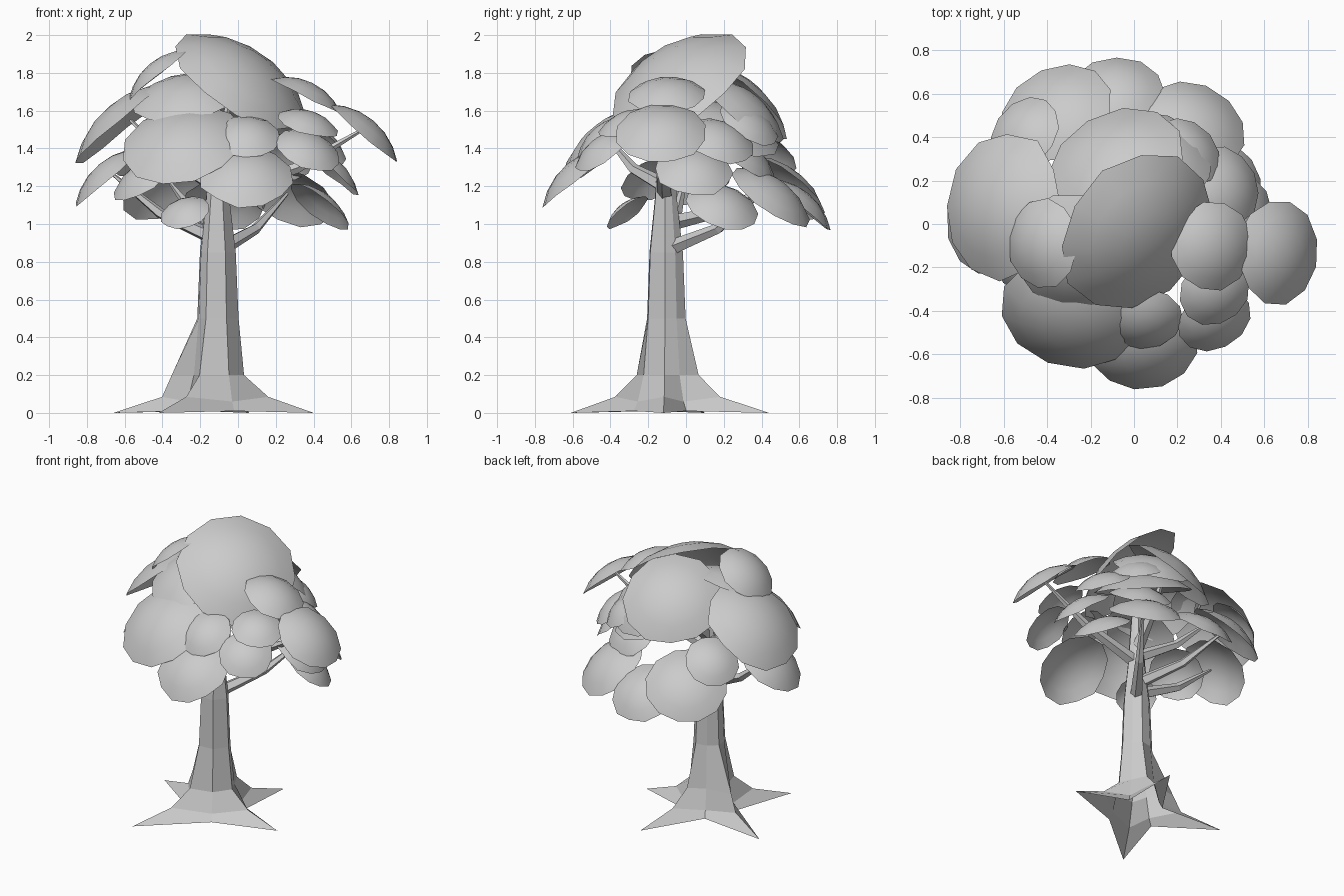
import bpy, bmesh, random
from math import sin, cos, pi, radians, atan2, hypot, asin
from mathutils import Vector, Matrix

if "Cube" in bpy.data.objects:
    bpy.data.objects.remove(bpy.data.objects["Cube"])

random.seed(4)


def finish(bm, name, smooth):
    bmesh.ops.recalc_face_normals(bm, faces=bm.faces)
    me = bpy.data.meshes.new(name)
    bm.to_mesh(me)
    bm.free()
    for p in me.polygons:
        p.use_smooth = smooth
    ob = bpy.data.objects.new(name, me)
    bpy.context.collection.objects.link(ob)
    return ob


def bridge(bm, a, b):
    n = len(a)
    for i in range(n):
        bm.faces.new((a[i], a[(i + 1) % n], b[(i + 1) % n], b[i]))


def fan(bm, ring, point):
    c = bm.verts.new(point)
    for i in range(len(ring)):
        bm.faces.new((ring[i], ring[(i + 1) % len(ring)], c))


# Trunk: eight-sided, its lower rings pulled out into four roots, open underneath
CX, CY = -0.11, -0.11
tips = [(0.40, -0.12), (0.06, 0.44), (-0.66, 0.10), (-0.42, -0.61)]
bulge = [0.04, 0.07, 0.14, 0.06]
dirs = [atan2(y - CY, x - CX) % (2 * pi) for x, y in tips]
dirs[0] -= 2 * pi
lens = [hypot(x - CX, y - CY) for x, y in tips]
bm = bmesh.new()
rings = []
# (ridge share of root length, extra ridge radius, ridge z, valley radius, valley z)
for share, extra, rz, vr, vz in [(1, 0, 0, 0.19, 0.01), (0.53, 0, 0.085, 0.165, 0.06),
                                 (0.2, None, 0.2, 0.13, 0.2), (0, 0.113, 0.5, 0.103, 0.5),
                                 (0, 0.098, 0.85, 0.09, 0.85), (0, 0.065, 1.13, 0.06, 1.13),
                                 (0, 0.035, 1.5, 0.035, 1.5)]:
    ring = []
    for i in range(4):
        a, b = dirs[i], dirs[(i + 1) % 4]
        if b < a:
            b += 2 * pi
        r = share * lens[i] + (bulge[i] if extra is None else extra)
        m = (a + b) / 2
        ring.append(bm.verts.new((CX + r * cos(a), CY + r * sin(a), rz)))
        ring.append(bm.verts.new((CX + vr * cos(m), CY + vr * sin(m), vz)))
    rings.append(ring)
for a, b in zip(rings, rings[1:]):
    bridge(bm, a, b)
fan(bm, rings[-1], (CX, CY, 1.62))
finish(bm, "trunk_with_roots", False)


# Branches: bent tapering five-sided limbs
def branch(name, start_z, end, r=0.045):
    end = Vector(end)
    start = Vector((CX, CY, start_z))
    mid = start.lerp(end, 0.55) - Vector((0, 0, 0.05))
    bm = bmesh.new()
    side = (end - start).cross(Vector((0, 0, 1))).normalized()
    up = side.cross(end - start).normalized()
    prev = None
    for p, rad in ((start, r), (mid, r * 0.65), (end, r * 0.2)):
        ring = [bm.verts.new(p + rad * (cos(k * 2 * pi / 5) * side + sin(k * 2 * pi / 5) * up))
                for k in range(5)]
        if prev:
            bridge(bm, prev, ring)
        else:
            bm.faces.new(ring)
        prev = ring
    bm.faces.new(prev)
    finish(bm, name, False)


for i, (z, end) in enumerate([
        (1.16, (0.66, -0.13, 1.50)), (0.92, (-0.66, 0.0, 1.26)), (0.86, (0.26, 0.40, 1.16)),
        (1.2, (-0.28, -0.42, 1.46)), (1.0, (-0.36, 0.46, 1.22)),
        (1.2, (-0.57, 0.08, 1.55)), (1.25, (-0.05, 0.26, 1.68))]):
    branch(f"branch_{i + 1}", z, end)


# Foliage: open domes tilted outwards, given by rim centre, radius and azimuth
def clump(name, tilt, x, y, z, r, azimuth, sides=12):
    r *= 1.04
    h = 0.36 * r
    R = (r * r + h * h) / (2 * h)
    full = asin(r / R)
    axis = Matrix.Rotation(radians(azimuth), 4, 'Z') @ Matrix.Rotation(radians(tilt), 4, 'Y')
    mat = Matrix.Translation((x, y, z)) @ axis
    bm = bmesh.new()
    prev = None
    spin = random.random()
    for f in (1, 0.68, 0.34):
        ring = []
        for k in range(sides):
            a = 2 * pi * (k + spin) / sides
            t = full * f * (random.uniform(0.96, 1.03) if f == 1 else 1)
            ring.append(bm.verts.new(mat @ Vector((R * sin(t) * cos(a), R * sin(t) * sin(a),
                                                   h - R + R * cos(t)))))
        if prev:
            bridge(bm, prev, ring)
        prev = ring
    fan(bm, prev, mat @ Vector((0, 0, h)))
    finish(bm, name, True)


# Flatter inner clumps
for i, c in enumerate([(-0.28, -0.13, 1.66, 0.28, 250), (0.37, -0.31, 1.53, 0.16, 310),
                       (0.36, -0.10, 1.68, 0.20, -5), (0.08, 0.18, 1.50, 0.32, 45)]):
    clump(f"inner_leaf_clump_{i + 1}", 26, *c)

# Steeper outer clumps: crown, left, front, right, back
for i, c in enumerate([
        (0.01, -0.03, 1.755, 0.385, -40), (-0.08, 0.26, 1.65, 0.32, 118),
        (-0.42, -0.09, 1.79, 0.20, 180), (0.10, 0.30, 1.60, 0.26, 68),
        (-0.60, 0.08, 1.53, 0.33, 172), (-0.68, 0.0, 1.25, 0.23, 185),
        (-0.50, -0.17, 1.24, 0.18, 215),
        (-0.29, -0.41, 1.42, 0.315, 255), (0.04, -0.57, 1.25, 0.24, 272),
        (0.05, -0.44, 1.46, 0.17, 275), (0.37, -0.44, 1.39, 0.17, 300),
        (-0.28, -0.31, 1.06, 0.13, 245),
        (0.66, -0.13, 1.48, 0.235, -3), (0.48, 0.04, 1.28, 0.20, 8),
        (0.43, 0.19, 1.09, 0.19, 25), (0.42, 0.18, 1.44, 0.18, 28),
        (0.24, 0.33, 1.53, 0.17, 45), (0.28, 0.45, 1.14, 0.24, 60),
        (-0.08, 0.60, 1.10, 0.21, 92), (-0.36, 0.51, 1.19, 0.26, 122),
        (-0.50, 0.42, 1.37, 0.175, 140), (0.2, 0.3, 1.36, 0.2, 65)]):
    clump(f"outer_leaf_clump_{i + 1}", 40, *c)
